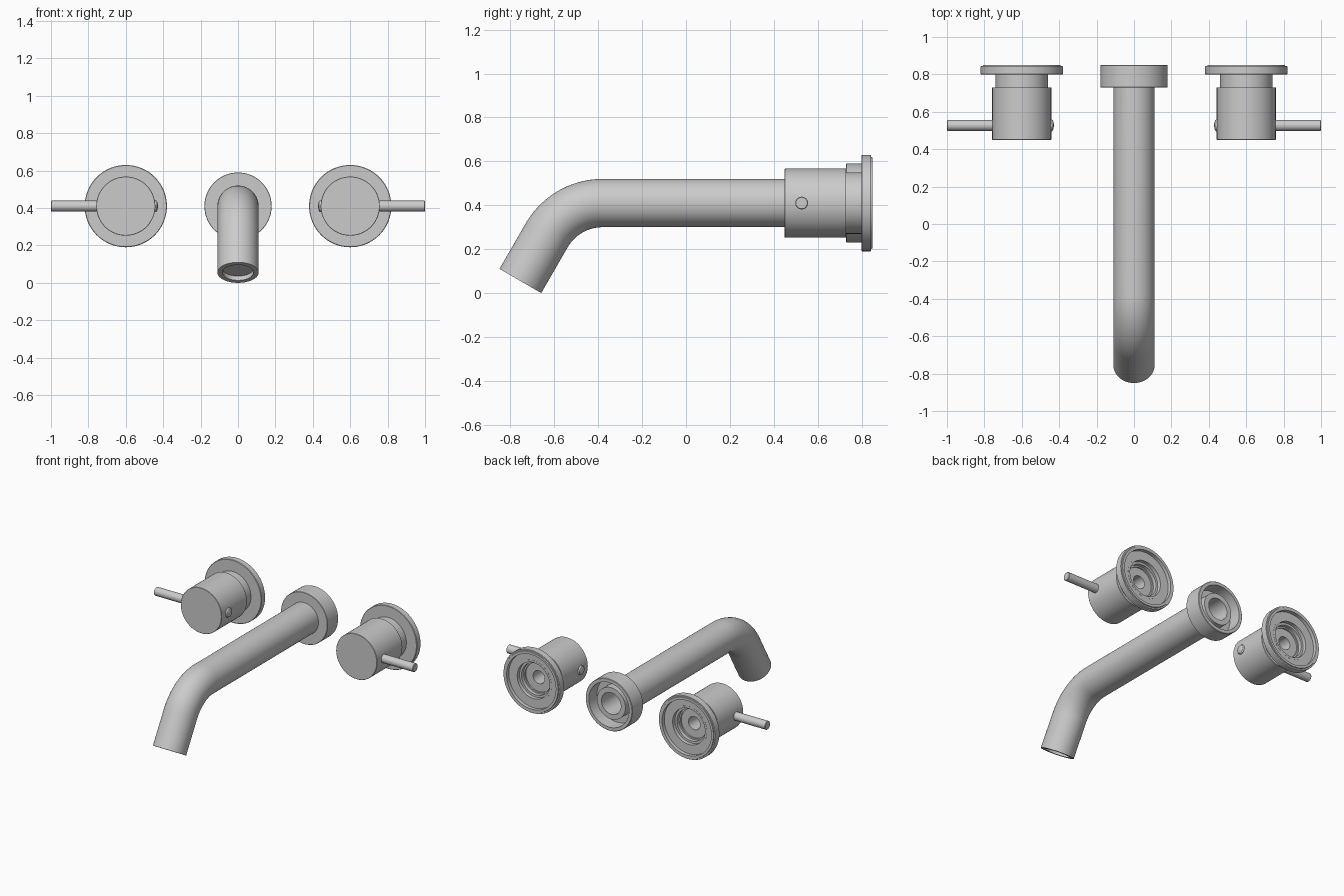
import bpy, bmesh, math
from mathutils import Vector

if "Cube" in bpy.data.objects:
    bpy.data.objects.remove(bpy.data.objects["Cube"])

Z = 0.41      # height of all the main axes
SEG = 64


def skin(name, rings, closed=False):
    """Join equal rings of points into a surface; cap by merging zero-radius rings."""
    bm = bmesh.new()
    loops = [[bm.verts.new(p) for p in ring] for ring in rings]
    pairs = list(zip(loops, loops[1:]))
    if closed:
        pairs.append((loops[-1], loops[0]))
    for a, b in pairs:
        n = len(a)
        for i in range(n):
            j = (i + 1) % n
            bm.faces.new((a[i], a[j], b[j], b[i]))
    bmesh.ops.remove_doubles(bm, verts=bm.verts, dist=1e-5)
    bmesh.ops.recalc_face_normals(bm, faces=bm.faces)
    mesh = bpy.data.meshes.new(name)
    bm.to_mesh(mesh)
    bm.free()
    obj = bpy.data.objects.new(name, mesh)
    bpy.context.collection.objects.link(obj)
    bpy.ops.object.select_all(action='DESELECT')
    obj.select_set(True)
    bpy.context.view_layer.objects.active = obj
    bpy.ops.object.shade_smooth_by_angle(angle=math.radians(30))
    return obj


def circle(centre, axis, r, seg=SEG):
    axis = Vector(axis).normalized()
    u = axis.cross(Vector((0, 0, 1))).normalized()
    v = axis.cross(u)
    steps = [2 * math.pi * i / seg for i in range(seg)]
    return [Vector(centre) + (u * math.cos(t) + v * math.sin(t)) * r for t in steps]


def lathe(name, origin, axis, profile, closed=False, seg=SEG):
    """Revolve (radius, distance along axis) points."""
    o, a = Vector(origin), Vector(axis)
    return skin(name, [circle(o + a * d, a, r, seg) for r, d in profile], closed)


# Spout: straight run, 60 degree bend, short straight outlet
R, BEND_Y, LEG = 0.2945, -0.38, 0.24
path = [(Vector((0, 0.825, Z)), Vector((0, -1, 0)))]
for i in range(19):
    t = math.radians(60) * i / 18
    path.append((Vector((0, BEND_Y - R * math.sin(t), Z - R + R * math.cos(t))),
                 Vector((0, -math.cos(t), -math.sin(t)))))
down = path[-1][1]
tip = path[-1][0] + down * LEG
outer = [circle(p, d, 0.11) for p, d in path] + [circle(tip, down, 0.11)]
mouth = [circle(tip, down, 0.083), circle(tip - down * 0.03, down, 0.083)]
bore = [circle(p, d, 0.075) for p, d in reversed(path)]
skin("spout", outer + mouth + bore, closed=True)

# Aerator disc recessed in the outlet
lathe("aerator", tip, down, [(0, -0.026), (0.083, -0.026), (0.083, -0.035), (0, -0.035)])

# Hollow wall collar around the spout
lathe("spout_collar", (0, 0, Z), (0, 1, 0),
      [(0.109, 0.73), (0.178, 0.73), (0.18, 0.732), (0.18, 0.847), (0.177, 0.85),
       (0.155, 0.85), (0.155, 0.76), (0.109, 0.76)], closed=True)

for s, side in ((-1, "left"), (1, "right")):
    at = (0.6 * s, 0, Z)
    # Wall plate with stepped rim and hollow back
    lathe(side + "_wall_plate", at, (0, 1, 0),
          [(0.135, 0.80), (0.217, 0.80), (0.22, 0.803), (0.22, 0.841), (0.218, 0.844),
           (0.209, 0.844), (0.207, 0.85), (0.19, 0.85), (0.19, 0.825), (0.135, 0.825)],
          closed=True)
    # Neck, open at the back with stepped recess
    lathe(side + "_neck", at, (0, 1, 0),
          [(0.10, 0.725), (0.14, 0.725), (0.14, 0.826), (0.125, 0.826),
           (0.125, 0.80), (0.11, 0.80), (0.11, 0.775), (0.10, 0.775)], closed=True)
    # Handle barrel with a blind spindle hole in the back
    lathe(side + "_handle_barrel", at, (0, 1, 0),
          [(0, 0.45), (0.156, 0.45), (0.158, 0.452), (0.158, 0.729), (0.157, 0.73),
           (0.11, 0.73), (0.11, 0.765), (0.045, 0.765), (0.045, 0.65), (0, 0.65)])
    # Pin lever pointing outward
    pivot = (0, 0.527, Z)
    lathe(side + "_lever", pivot, (s, 0, 0),
          [(0, 0.74), (0.029, 0.74), (0.029, 0.997), (0.026, 1.0), (0, 1.0)], seg=32)
    # Rounded button on the inner side
    lathe(side + "_button", pivot, (s, 0, 0),
          [(0, 0.47), (0.032, 0.47), (0.032, 0.44), (0.028, 0.434), (0.018, 0.43),
           (0, 0.428)], seg=32)
